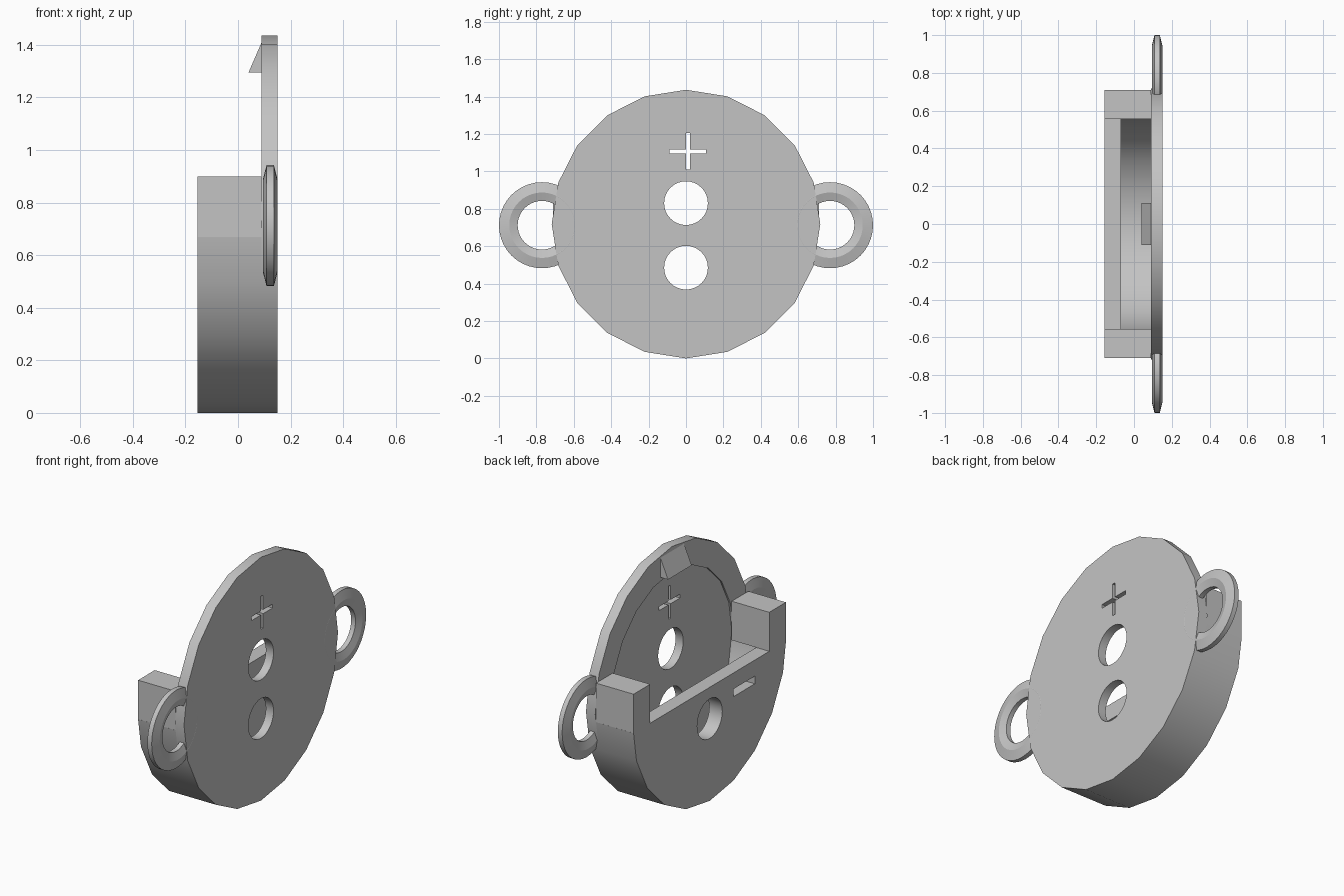
import bpy, bmesh, math
from mathutils import Matrix

old = bpy.data.objects.get("Cube")
if old:
    bpy.data.objects.remove(old, do_unlink=True)

grey = bpy.data.materials.new("plain grey")
grey.use_nodes = True
COLOUR = (0.55, 0.55, 0.55, 1)
grey.diffuse_color = COLOUR
grey.node_tree.nodes["Principled BSDF"].inputs["Base Color"].default_value = COLOUR

MID = 0.718            # height of the disc axis, and its radius
BACK, SEAM, FACE = -0.155, 0.09, 0.15


def finish(name, bm):
    bmesh.ops.recalc_face_normals(bm, faces=bm.faces)
    mesh = bpy.data.meshes.new(name)
    bm.to_mesh(mesh)
    bm.free()
    obj = bpy.data.objects.new(name, mesh)
    bpy.context.collection.objects.link(obj)
    mesh.materials.append(grey)
    return obj


def prism(name, outline, x0, x1):
    """Extrude a y-z outline along x."""
    bm = bmesh.new()
    ends = [[bm.verts.new((x, y, z)) for y, z in outline] for x in (x0, x1)]
    for ring in ends:
        bm.faces.new(ring)
    n = len(outline)
    for i in range(n):
        j = (i + 1) % n
        bm.faces.new((ends[0][i], ends[0][j], ends[1][j], ends[1][i]))
    return finish(name, bm)


def disc(name, r, z, x0, x1, sides=20):
    turns = [math.tau * i / sides for i in range(sides)]
    return prism(name, [(r * math.sin(a), z + r * math.cos(a)) for a in turns], x0, x1)


def box(name, x0, x1, y0, y1, z0, z1):
    return prism(name, [(y0, z0), (y1, z0), (y1, z1), (y0, z1)], x0, x1)


def activate(obj):
    bpy.ops.object.select_all(action='DESELECT')
    obj.select_set(True)
    bpy.context.view_layer.objects.active = obj


def cut(obj, *cutters):
    activate(obj)
    for c in cutters:
        c.hide_render = True
        mod = obj.modifiers.new("cut", 'BOOLEAN')
        mod.operation, mod.solver, mod.object = 'DIFFERENCE', 'EXACT', c
        bpy.ops.object.modifier_apply(modifier=mod.name)
        bpy.data.objects.remove(c, do_unlink=True)


def smooth(obj):
    activate(obj)
    bpy.ops.object.shade_smooth_by_angle(angle=math.radians(30))


# Front plate: shallow round recess, two holes and a plus-shaped slot
plate = disc("front_plate", MID, MID, SEAM, FACE)
cut(plate,
    disc("recess", 0.57, MID, 0, 0.1),
    disc("upper_hole", 0.117, 0.83, 0, 1, 32),
    disc("lower_hole", 0.117, 0.485, 0, 1, 32),
    box("plus_bar", 0, 1, -0.088, 0.108, 1.095, 1.118),
    box("plus_post", 0, 1, 0, 0.021, 1.01, 1.205))
smooth(plate)

# Cup: lower part of the cylinder, hollowed, with a hole and a minus slot
cup = disc("cup", MID, MID, BACK, SEAM)
cut(cup,
    box("open_top", -1, 1, -1, 1, 0.67, 2),
    disc("hollow", 0.57, MID, -0.07, 1),
    disc("wall_hole", 0.117, 0.485, -1, 1, 32),
    box("minus_slot", -1, 0, -0.42, -0.22, 0.53, 0.575))
smooth(cup)

# Side blocks standing on the cup
for side, name in ((1, "block_back"), (-1, "block_front")):
    box(name, BACK, SEAM, side * 0.555, side * 0.71, 0.67, 0.9)

# Wedge catch near the top of the plate
bm = bmesh.new()
profile = [(SEAM + 0.005, 1.295), (0.04, 1.295), (SEAM, 1.41), (SEAM + 0.005, 1.41)]
base = bm.faces.new([bm.verts.new((x, -0.11, z)) for x, z in profile])
side_verts = [g for g in bmesh.ops.extrude_face_region(bm, geom=[base])["geom"]
              if isinstance(g, bmesh.types.BMVert)]
bmesh.ops.translate(bm, verts=side_verts, vec=(0, 0.22, 0))
finish("catch", bm)

# Strap rings with a flattened six-sided section
section = [(0.23, 0.014), (0.175, 0.028), (0.13, 0.014),
           (0.13, -0.014), (0.175, -0.028), (0.23, -0.014)]
for side, name in ((1, "strap_ring_back"), (-1, "strap_ring_front")):
    bm = bmesh.new()
    loop = [bm.verts.new((x, r, 0)) for r, x in section]
    edges = [bm.edges.new((loop[i - 1], loop[i])) for i in range(len(loop))]
    bmesh.ops.spin(bm, geom=loop + edges, axis=(1, 0, 0), cent=(0, 0, 0),
                   angle=math.tau, steps=40, use_merge=True)
    bmesh.ops.remove_doubles(bm, verts=bm.verts, dist=0.0005)
    bm.transform(Matrix.Translation((0.1225, side * 0.77, 0.712)))
    smooth(finish(name, bm))
